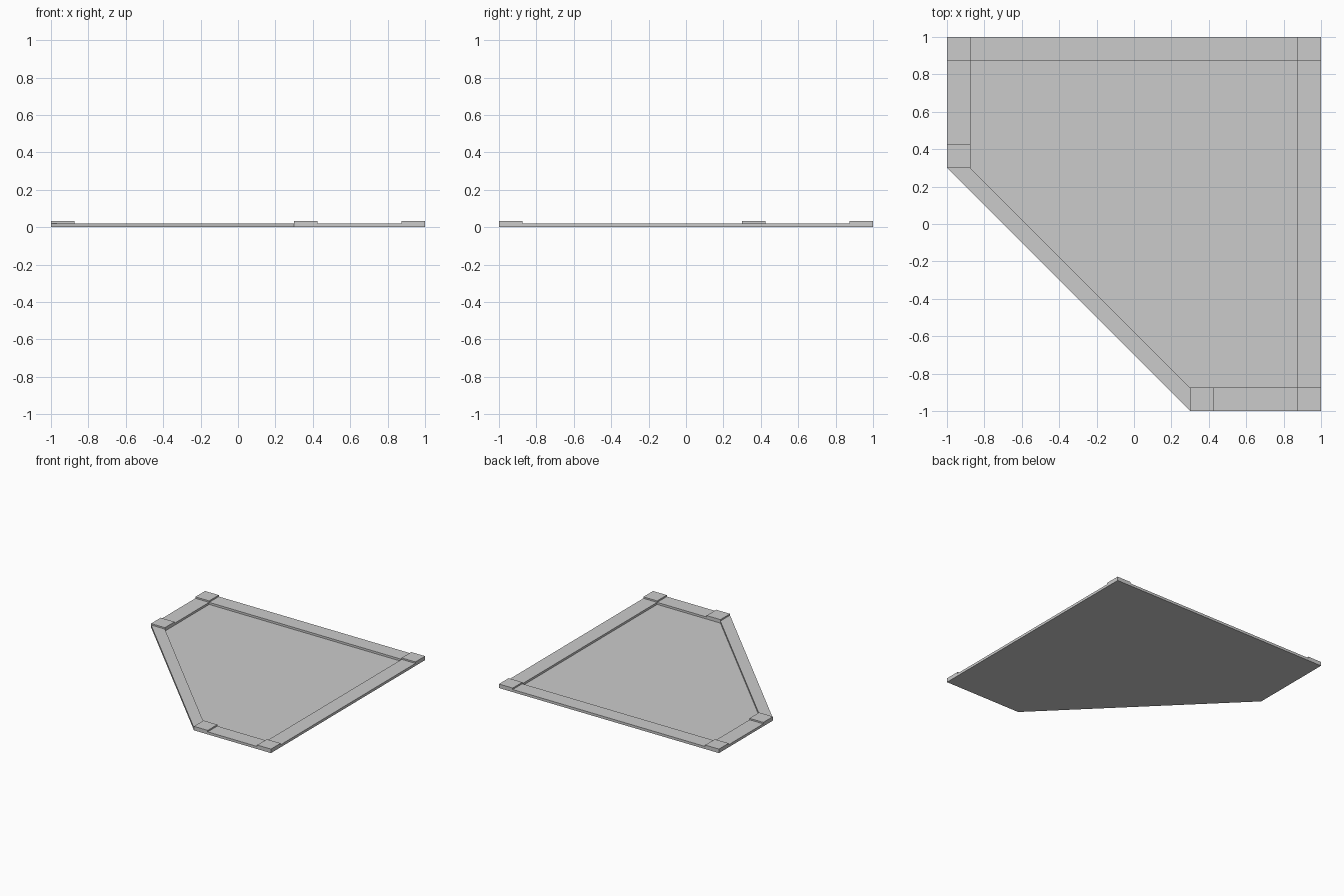
import bpy
import bmesh

cube = bpy.data.objects.get("Cube")
if cube:
    bpy.data.objects.remove(cube, do_unlink=True)

BORDER = 0.125    # width of the rim and the corner blocks
CUT = 0.3         # where the diagonal side starts
FLOOR_Z, RIM_Z, BLOCK_Z = 0.004, 0.021, 0.033

grey = bpy.data.materials.new("plain grey")
grey.use_nodes = True
colour = (0.6, 0.6, 0.6, 1)
grey.diffuse_color = colour
grey.node_tree.nodes["Principled BSDF"].inputs["Base Color"].default_value = colour


def add_object(name, bm):
    bmesh.ops.recalc_face_normals(bm, faces=bm.faces)
    mesh = bpy.data.meshes.new(name)
    bm.to_mesh(mesh)
    bm.free()
    mesh.materials.append(grey)
    obj = bpy.data.objects.new(name, mesh)
    bpy.context.collection.objects.link(obj)
    return obj


def outline(edge):
    """Square with its front right corner cut off, sides at +-edge."""
    return [(-edge, CUT), (CUT, -edge), (edge, -edge), (edge, edge), (-edge, edge)]


# Tray: underside, outer walls, flat rim, inner walls and sunken floor
bm = bmesh.new()
inner = 1 - BORDER
levels = [(1, 0), (1, RIM_Z), (inner, RIM_Z), (inner, FLOOR_Z)]
rings = [[bm.verts.new((x, y, z)) for x, y in outline(e)] for e, z in levels]
for low, high in zip(rings, rings[1:]):
    for i in range(len(low)):
        j = (i + 1) % len(low)
        bm.faces.new((low[i], low[j], high[j], high[i]))
bm.faces.new(rings[0])
bm.faces.new(rings[-1])
add_object("tray", bm)


# Raised square blocks on every corner of the rim
def corner_block(name, x, y):
    bm = bmesh.new()
    bmesh.ops.create_cube(bm, size=1)
    bmesh.ops.scale(bm, verts=bm.verts, vec=(BORDER, BORDER, BLOCK_Z - RIM_Z))
    bmesh.ops.translate(bm, verts=bm.verts, vec=(x, y, (BLOCK_Z + RIM_Z) / 2))
    add_object(name, bm)


far = 1 - BORDER / 2
near = CUT + BORDER / 2
corner_block("back_left_block", far, far)
corner_block("back_right_block", -far, far)
corner_block("front_left_block", far, -far)
corner_block("diagonal_front_block", near, -far)
corner_block("diagonal_right_block", -far, near)
